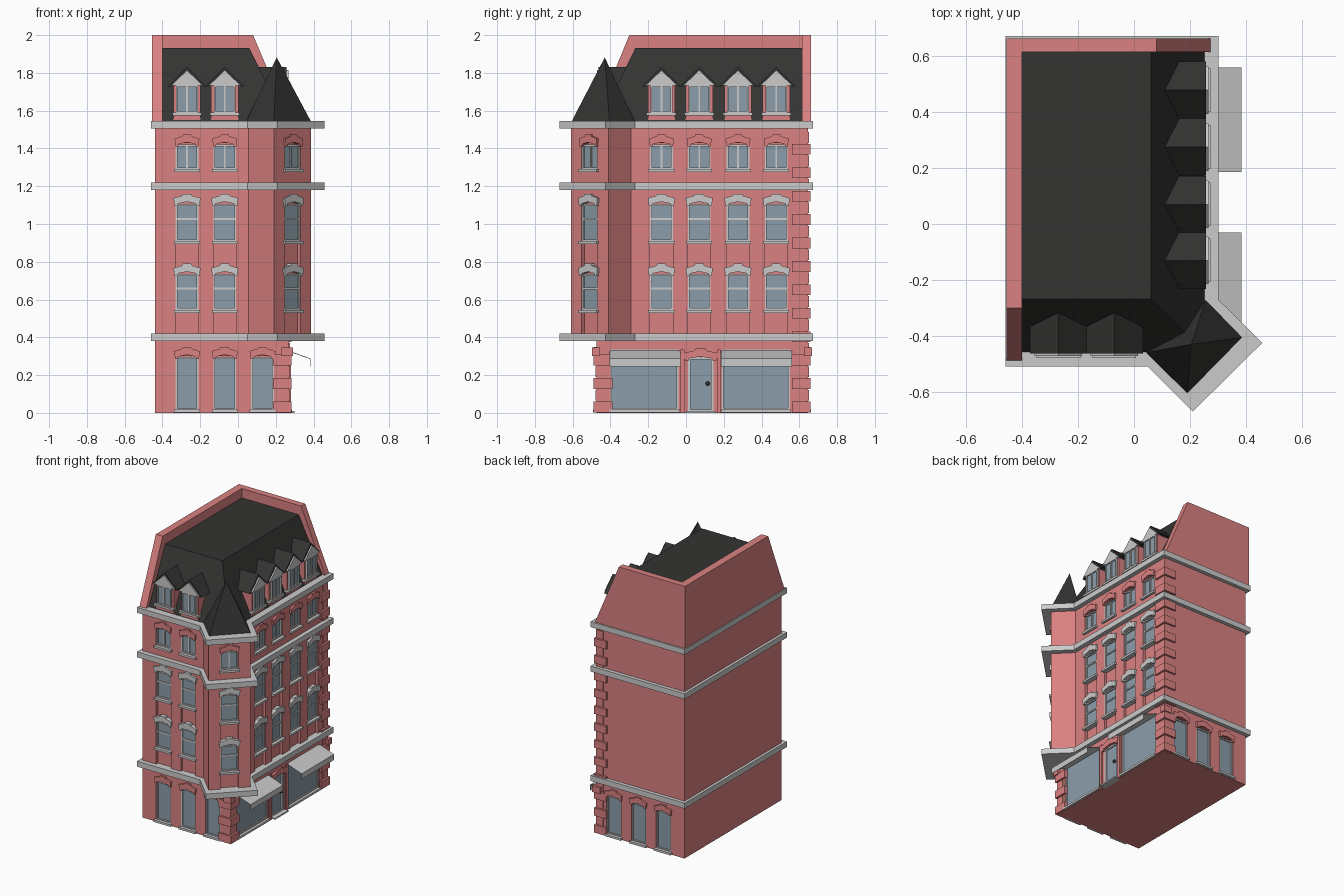
import bpy, bmesh, math
from mathutils import Matrix, Vector

if "Cube" in bpy.data.objects:
    bpy.data.objects.remove(bpy.data.objects["Cube"])

COL = {"brick": (0.70, 0.22, 0.22, 1), "slate": (0.033, 0.033, 0.032, 1),
       "glass": (0.26, 0.34, 0.40, 1), "dark": (0.06, 0.06, 0.06, 1)}
MATS = {}
for k, c in COL.items():
    MATS[k] = bpy.data.materials.new(k)
    MATS[k].diffuse_color = c
parts = {}   # name -> (bmesh, material)


def part(name, mat=None):
    if name not in parts:
        parts[name] = (bmesh.new(), mat)
    return parts[name][0]


def sweep(bm, pts, vec):
    """Closed prism: outline pts moved along vec."""
    a = [bm.verts.new(p) for p in pts]
    b = [bm.verts.new(Vector(p) + Vector(vec)) for p in pts]
    fs = [bm.faces.new(a), bm.faces.new(b)]
    n = len(a)
    fs += [bm.faces.new((a[i], a[(i + 1) % n], b[(i + 1) % n], b[i])) for i in range(n)]
    bmesh.ops.recalc_face_normals(bm, faces=fs)


def plan(bm, pts, z0, z1):
    sweep(bm, [(x, y, z0) for x, y in pts], (0, 0, z1 - z0))


def wall(ox, oy, nx, ny):
    """Wall frame: columns are along-wall (u), outward (d), up (z)."""
    n = Vector((nx, ny, 0)).normalized()
    u = Vector((0, 0, 1)).cross(n)
    return Matrix(((u.x, n.x, 0, ox), (u.y, n.y, 0, oy), (0, 0, 1, 0), (0, 0, 0, 1)))


def prof(bm, M, pts, d0, d1):
    sweep(bm, [M @ Vector((u, d0, z)) for u, z in pts], M.to_3x3() @ Vector((0, d1 - d0, 0)))


def box(bm, M, u0, u1, d0, d1, z0, z1):
    prof(bm, M, [(u0, z0), (u1, z0), (u1, z1), (u0, z1)], d0, d1)


def cut(M, u0, u1, z0, z1):
    box(part("cutter"), M, u0, u1, -0.02, 0.05, z0, z1)


def pane(M, u0, u1, z0, z1, style="plain", t=0.009):
    """Framed glass standing on the back of a recess."""
    box(part("glass", "glass"), M, u0 + t / 2, u1 - t / 2, -0.025, -0.013, z0 + t / 2, z1 - t / 2)
    f = part("window_frames")
    for a, b in ((u0, u0 + t), (u1 - t, u1)):
        box(f, M, a, b, -0.025, -0.004, z0, z1)
    for a, b in ((z0, z0 + t), (z1 - t, z1)):
        box(f, M, u0 + t, u1 - t, -0.025, -0.004, a, b)
    um, zm = (u0 + u1) / 2, z0 + (z1 - z0) * 0.6
    if style == "casement":
        box(f, M, um - 0.005, um + 0.005, -0.025, -0.006, z0 + t, z1 - t)
    if style == "sash":
        box(f, M, u0 + t, u1 - t, -0.025, -0.006, zm - 0.005, zm + 0.005)


def lintel(name, mat, M, u, z, s=1.0):
    half = [(0.022, 0.06), (0.026, 0.05), (0.072, 0.037), (0.066, -0.004), (0.052, -0.004), (0.048, 0.008)]
    pts = [(a * s, b) for a, b in half] + [(0, 0.018)] + [(-a * s, b) for a, b in reversed(half)]
    prof(part(name, mat), M, [(u + a, z + b) for a, b in pts], -0.015, 0.014)


def sill(M, u, z, w=0.068):
    box(part("sills"), M, u - w, u + w, -0.02, 0.018, z - 0.015, z)


def bay(M, u):
    """One column of upper windows."""
    cut(M, u - 0.06, u + 0.06, 0.40, 1.12)
    for z0, z1 in ((0.545, 0.735), (0.91, 1.105)):
        pane(M, u - 0.06, u + 0.06, z0, z1, "sash")
        sill(M, u, z0)
        lintel("stone_lintels", None, M, u, z1 - 0.005)
    cut(M, u - 0.06, u + 0.06, 1.29, 1.43)
    pane(M, u - 0.06, u + 0.06, 1.29, 1.42, "casement")
    sill(M, u, 1.29)
    lintel("brick_lintels", "brick", M, u, 1.415, 0.92)


def dormer(M, u):
    P = lambda pts: [(u + a, z) for a, z in pts]
    prof(part("dormer_bodies", "brick"), M, P([(-0.072, 1.55), (0.072, 1.55), (0.072, 1.735),
         (0, 1.80), (-0.072, 1.735)]), -0.14, -0.002)
    prof(part("dormer_roofs", "slate"), M, P([(-0.102, 1.728), (0, 1.832), (0.102, 1.728),
         (0.085, 1.728), (0, 1.812), (-0.085, 1.728)]), -0.145, 0.002)
    prof(part("pediments"), M, P([(-0.085, 1.733), (0.085, 1.733), (0, 1.814)]), -0.05, 0.012)
    pane(M @ Matrix.Translation((0, 0.016, 0)), u - 0.058, u + 0.058, 1.59, 1.735, "casement")
    sill(M, u, 1.59, 0.078)


FRONT, BACK = wall(0, -0.475, 0, -1), wall(0, 0.645, 0, 1)
RIGHT, TURRET = wall(0.27, 0, 1, 0), wall(0.2875, -0.51, 1, -1)
XS, YS = (-0.27, -0.07, 0.13), (-0.13, 0.07, 0.275, 0.478)

# main walls and corner turret
plan(part("walls", "brick"), [(-0.44, -0.475), (0.27, -0.475), (0.27, 0.645), (-0.44, 0.645)], 0, 1.52)
T = [(0.05, -0.47), (0.19, -0.61), (0.387, -0.41), (0.268, -0.29)]
plan(part("turret", "brick"), T, 0.39, 1.52)

# cornices
for z0, z1 in ((0.38, 0.42), (1.18, 1.22), (1.505, 1.545)):
    plan(part("cornices"), [(-0.46, -0.51), (0.05, -0.51), (0.21, -0.67), (0.458, -0.425),
                            (0.302, -0.27), (0.302, 0.672), (-0.46, 0.672)], z0, z1)

# upper windows and dormers
for x in XS[:2]:
    bay(FRONT, x)
    dormer(wall(0, -0.46, 0, -1), x)
for y in YS:
    bay(RIGHT, y)
    dormer(wall(0.255, 0, 1, 0), y)
bay(TURRET, 0)

# ground floor windows, front and back
for M, sgn in ((FRONT, 1), (BACK, -1)):
    for x in XS:
        u = x * sgn
        cut(M, u - 0.06, u + 0.06, 0.015, 0.30)
        pane(M, u - 0.06, u + 0.06, 0.015, 0.295)
        sill(M, u, 0.017)
        lintel("brick_lintels", "brick", M, u, 0.29, 0.95)

# shop fronts with awnings
for y0, y1 in ((-0.40, -0.04), (0.19, 0.55)):
    cut(RIGHT, y0, y1, 0.018, 0.335)
    pane(RIGHT, y0, y1, 0.018, 0.335)
    box(part("sills"), RIGHT, y0 - 0.005, y1 + 0.005, -0.02, 0.015, 0.003, 0.018)
    sweep(part("awnings"), [(0.26, y0 - 0.005, 0.332), (0.385, y0 - 0.005, 0.288), (0.385, y0 - 0.005, 0.246),
          (0.382, y0 - 0.005, 0.246), (0.382, y0 - 0.005, 0.285), (0.26, y0 - 0.005, 0.328)], (0, y1 - y0 + 0.015, 0))

# door
cut(RIGHT, 0.01, 0.145, 0.005, 0.30)
pane(RIGHT, 0.01, 0.145, 0.005, 0.295, t=0.013)
lintel("brick_lintels", "brick", RIGHT, 0.0775, 0.28, 1.25)
box(part("door_step"), RIGHT, 0.0, 0.155, -0.02, 0.03, 0, 0.01)
for y in (-0.018, 0.173):
    box(part("pilasters", "brick"), RIGHT, y - 0.01, y + 0.01, -0.01, 0.01, 0, 0.335)
bmesh.ops.create_icosphere(part("door_knob", "dark"), subdivisions=2, radius=0.012,
                           matrix=Matrix.Translation((0.27, 0.115, 0.155)))

# corner quoins: full height at the back, ground floor at the front
for cy, s, top in ((0.645, 1, 1.5), (-0.475, -1, 0.36)):
    for i in range(int(top / 0.062)):
        L, p = ((0.085, 0.014), (0.055, 0.005))[i % 2]
        y0, y1 = sorted((cy - s * L, cy + s * p))
        plan(part("quoins", "brick"), [(0.27 - L, y0), (0.27 + p, y0), (0.27 + p, y1), (0.27 - L, y1)],
             i * 0.062 + 0.003, i * 0.062 + 0.06)
    y0, y1 = sorted((cy - s * 0.02, cy + s * 0.022))
    plan(part("quoin_caps", "brick"), [(0.23, y0), (0.292, y0), (0.292, y1), (0.23, y1)], 0.30, 0.345)

# mansard roof
bm = part("mansard_roof", "slate")
lo = [bm.verts.new((x, y, 1.54)) for x, y in ((-0.41, -0.46), (0.255, -0.46), (0.255, 0.62), (-0.41, 0.62))]
hi = [bm.verts.new((x, y, 1.932)) for x, y in ((-0.41, -0.268), (0.06, -0.268), (0.06, 0.62), (-0.41, 0.62))]
bm.faces.new(lo[::-1])
bm.faces.new(hi)
for i in range(4):
    j = (i + 1) % 4
    bm.faces.new((lo[i], lo[j], hi[j], hi[i]))

# turret spire
bm = part("turret_roof", "slate")
base = [bm.verts.new((x, y, 1.54)) for x, y in ((0.042, -0.46), (0.19, -0.607), (0.388, -0.405), (0.257, -0.27))]
tip = bm.verts.new((0.205, -0.43, 1.882))
bm.faces.new(base[::-1])
for i in range(4):
    bm.faces.new((base[i], base[(i + 1) % 4], tip))

# gable parapets on back and left
sweep(part("parapets", "brick"), [(x, 0.615, z) for x, z in ((-0.455, 1.54), (0.275, 1.54), (0.08, 2), (-0.455, 2))],
      (0, 0.047, 0))
sweep(part("parapets"), [(-0.455, y, z) for y, z in ((-0.49, 1.54), (0.615, 1.54), (0.615, 2), (-0.30, 2))],
      (0.055, 0, 0))

# make objects, carve window recesses
objs = {}
for name, (bm, mat) in parts.items():
    me = bpy.data.meshes.new(name)
    bm.to_mesh(me)
    bm.free()
    objs[name] = ob = bpy.data.objects.new(name, me)
    bpy.context.collection.objects.link(ob)
    if mat:
        me.materials.append(MATS[mat])
objs["cutter"].hide_render = True
for name in ("walls", "turret"):
    ob = objs[name]
    m = ob.modifiers.new("recesses", "BOOLEAN")
    m.operation, m.solver, m.object = "DIFFERENCE", "EXACT", objs["cutter"]
    bpy.context.view_layer.objects.active = ob
    bpy.ops.object.modifier_apply(modifier=m.name)
bpy.data.objects.remove(objs["cutter"])

for m in bpy.data.materials:
    if m.users and not m.is_grease_pencil:
        m.use_nodes = True
        m.node_tree.nodes["Principled BSDF"].inputs["Base Color"].default_value = m.diffuse_color
